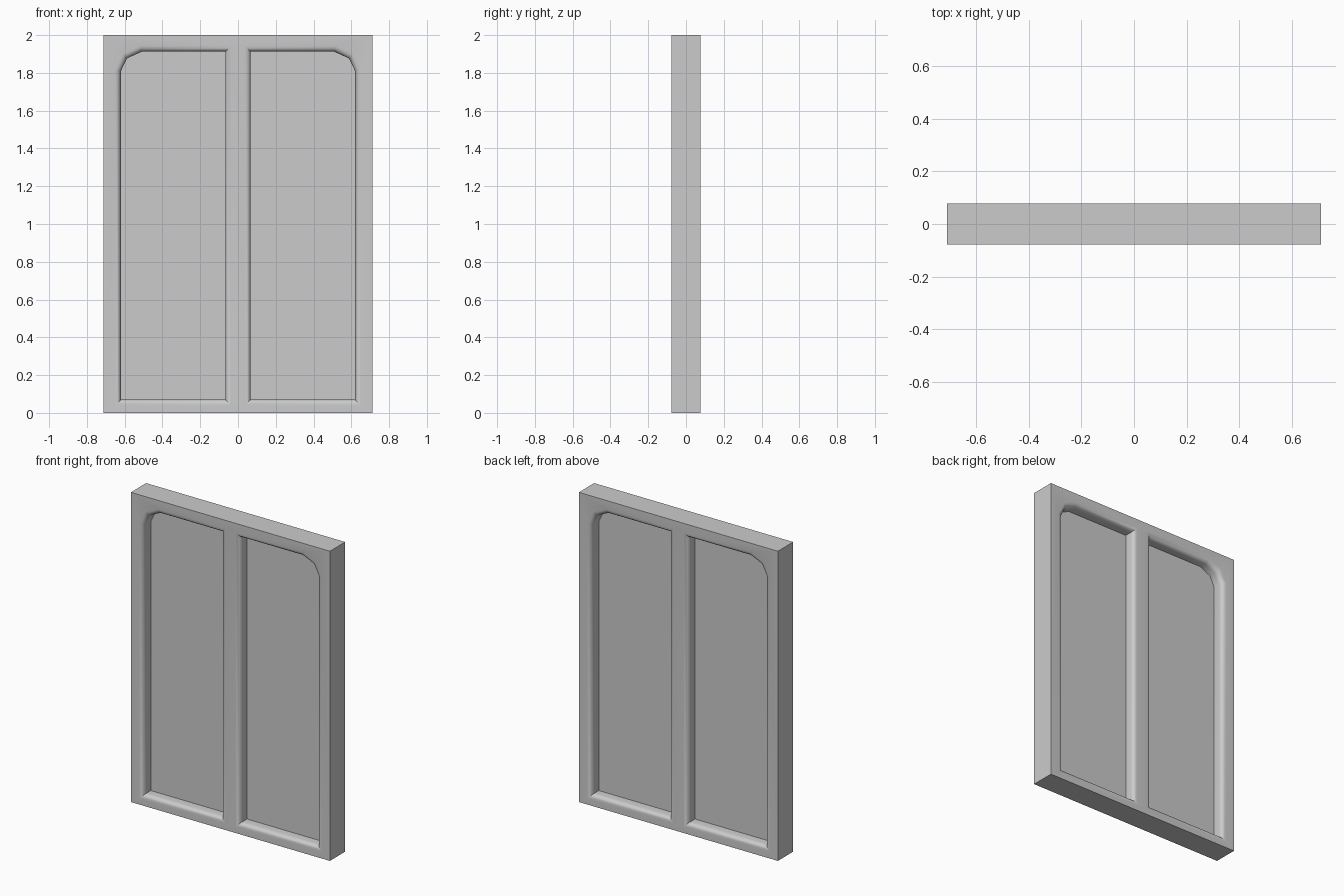
import bpy, bmesh, math
from mathutils import Vector

if "Cube" in bpy.data.objects:
    bpy.data.objects.remove(bpy.data.objects["Cube"])

HALF_W, HEIGHT, HALF_D, ROUND = 0.711, 2.0, 0.078, 0.03

# Right-hand opening (x, z), counter-clockwise, with a faceted outer top corner
OPENING = [(0.067, 0.07), (0.62, 0.07), (0.62, 1.81), (0.587, 1.877), (0.51, 1.912), (0.067, 1.912)]
MIRRORED = [(-x, z) for x, z in reversed(OPENING)]


def offset(points, dist):
    """Grow a counter-clockwise polygon outwards with mitred corners."""
    pts = [Vector(p) for p in points]
    out = []
    for i, p in enumerate(pts):
        a = (p - pts[i - 1]).normalized()
        b = (pts[(i + 1) % len(pts)] - p).normalized()
        na, nb = Vector((a.y, -a.x)), Vector((b.y, -b.x))
        out.append(p + (na + nb) * (dist / (1 + na.dot(nb))))
    return out


def ring(bm, points, y):
    return [bm.verts.new((p[0], y, p[1])) for p in points]


def bridge(bm, r1, r2, smooth=False):
    n = len(r1)
    for i in range(n):
        j = (i + 1) % n
        bm.faces.new((r1[i], r1[j], r2[j], r2[i])).smooth = smooth


def loop_edges(bm, r):
    return [bm.edges.get((r[i - 1], r[i])) for i in range(len(r))]


def make_object(name, bm):
    bmesh.ops.recalc_face_normals(bm, faces=bm.faces)
    mesh = bpy.data.meshes.new(name)
    bm.to_mesh(mesh)
    bm.free()
    obj = bpy.data.objects.new(name, mesh)
    bpy.context.collection.objects.link(obj)
    return obj


# Frame: outer box walls, rounded jambs round each opening, filled faces
bm = bmesh.new()
outline = [(-HALF_W, 0), (HALF_W, 0), (HALF_W, HEIGHT), (-HALF_W, HEIGHT)]
outer = [ring(bm, outline, s * HALF_D) for s in (-1, 1)]
bridge(bm, *outer)
edges = [loop_edges(bm, r) for r in outer]

steps = [math.radians(a) for a in (0, 22.5, 45, 67.5, 90)]
half = [(ROUND * (1 - math.sin(a)), -HALF_D + ROUND * (1 - math.cos(a))) for a in steps]
profile = half + [(d, -y) for d, y in reversed(half)]
for hole in (OPENING, MIRRORED):
    rings = [ring(bm, offset(hole, d), y) for d, y in profile]
    for r1, r2 in zip(rings, rings[1:]):
        bridge(bm, r1, r2, True)
    edges[0] += loop_edges(bm, rings[0])
    edges[1] += loop_edges(bm, rings[-1])
for group in edges:
    bmesh.ops.triangle_fill(bm, edges=group, use_beauty=True)
frame = make_object("window_frame", bm)
bpy.context.view_layer.objects.active = frame
frame.select_set(True)
bpy.ops.object.shade_smooth_by_angle(angle=math.radians(40))

# Thin panes set in the middle of the frame depth
for name, hole in (("right_pane", OPENING), ("left_pane", MIRRORED)):
    bm = bmesh.new()
    front, back = (ring(bm, hole, y) for y in (-0.004, 0.004))
    bridge(bm, front, back)
    bm.faces.new(front)
    bm.faces.new(back)
    make_object(name, bm)
